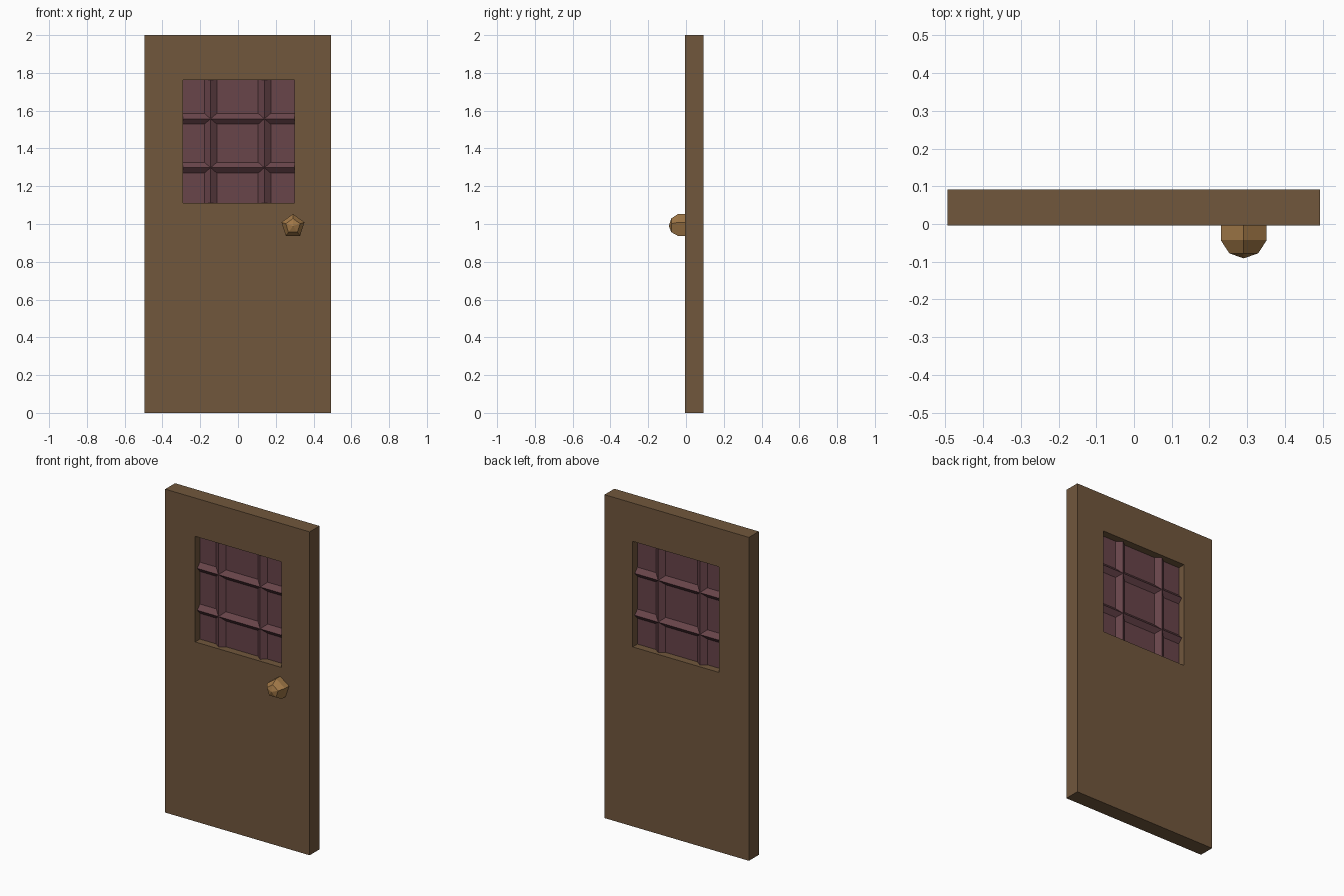
import bpy, bmesh, math

cube = bpy.data.objects.get("Cube")
if cube:
    bpy.data.objects.remove(cube, do_unlink=True)


def material(name, rgb):
    mat = bpy.data.materials.new(name)
    mat.use_nodes = True
    colour = (*rgb, 1.0)
    mat.diffuse_color = colour
    mat.node_tree.nodes["Principled BSDF"].inputs["Base Color"].default_value = colour
    return mat


def make_object(name, bm, mat):
    bmesh.ops.recalc_face_normals(bm, faces=bm.faces)
    mesh = bpy.data.meshes.new(name)
    bm.to_mesh(mesh)
    bm.free()
    mesh.materials.append(mat)
    obj = bpy.data.objects.new(name, mesh)
    bpy.context.collection.objects.link(obj)
    return obj


def bridge(bm, a, b):
    for i in range(len(a)):
        j = (i + 1) % len(a)
        bm.faces.new((a[i], a[j], b[j], b[i]))


def rectangle(bm, x0, x1, z0, z1, y):
    return [bm.verts.new((x, y, z)) for x, z in ((x0, z0), (x1, z0), (x1, z1), (x0, z1))]


wood = material("brown wood", (0.165, 0.095, 0.046))
pane = material("plum window", (0.138, 0.058, 0.068))
brass = material("dull brass", (0.36, 0.19, 0.064))

front, back = -0.004, 0.092
middle = (front + back) / 2
left, right, bottom, top = -0.29, 0.30, 1.11, 1.763

# Door slab with a window opening right through it
bm = bmesh.new()
outer = [rectangle(bm, -0.495, 0.493, 0, 2, y) for y in (front, back)]
inner = [rectangle(bm, left, right, bottom, top, y) for y in (front, back)]
for a, b in ((outer[0], inner[0]), (outer[1], inner[1]), outer, inner):
    bridge(bm, a, b)
make_object("door_panel", bm, wood)

# Thin pane in the middle of the slab
bm = bmesh.new()
sheet = [rectangle(bm, left, right, bottom, top, middle + s) for s in (-0.002, 0.002)]
bridge(bm, *sheet)
for loop in sheet:
    bm.faces.new(loop)
make_object("window_pane", bm, pane)


# Diamond-section glazing bars, ridged on both sides of the pane
def glazing_bar(name, centre, vertical):
    bm = bmesh.new()
    half, ridge = (0.036, 0.028) if vertical else (0.031, 0.028)
    section = ((-half, 0), (0, -ridge), (half, 0), (0, ridge))
    ends = []
    for t in ((bottom, top) if vertical else (left, right)):
        ends.append([bm.verts.new((centre + w, middle + d, t) if vertical
                                  else (t, middle + d, centre + w)) for w, d in section])
    bridge(bm, *ends)
    for loop in ends:
        bm.faces.new(loop)
    make_object(name, bm, pane)


for side, x in (("right", -0.145), ("left", 0.14)):
    glazing_bar("vertical_bar_" + side, x, True)
for level, z in (("lower", 1.298), ("upper", 1.557)):
    glazing_bar("horizontal_bar_" + level, z, False)

# Five-sided faceted knob, turned from a short profile of (radius, y)
bm = bmesh.new()
rings = []
for radius, y in ((0.064, front), (0.064, -0.043), (0.04, -0.078)):
    rings.append([bm.verts.new((0.291 + radius * math.sin(k * math.tau / 5), y,
                                0.989 + radius * math.cos(k * math.tau / 5)))
                  for k in range(5)])
for a, b in zip(rings, rings[1:]):
    bridge(bm, a, b)
tip = bm.verts.new((0.291, -0.091, 0.989))
for k in range(5):
    bm.faces.new((rings[-1][k], rings[-1][(k + 1) % 5], tip))
bm.faces.new(rings[0])
make_object("door_knob", bm, brass)
